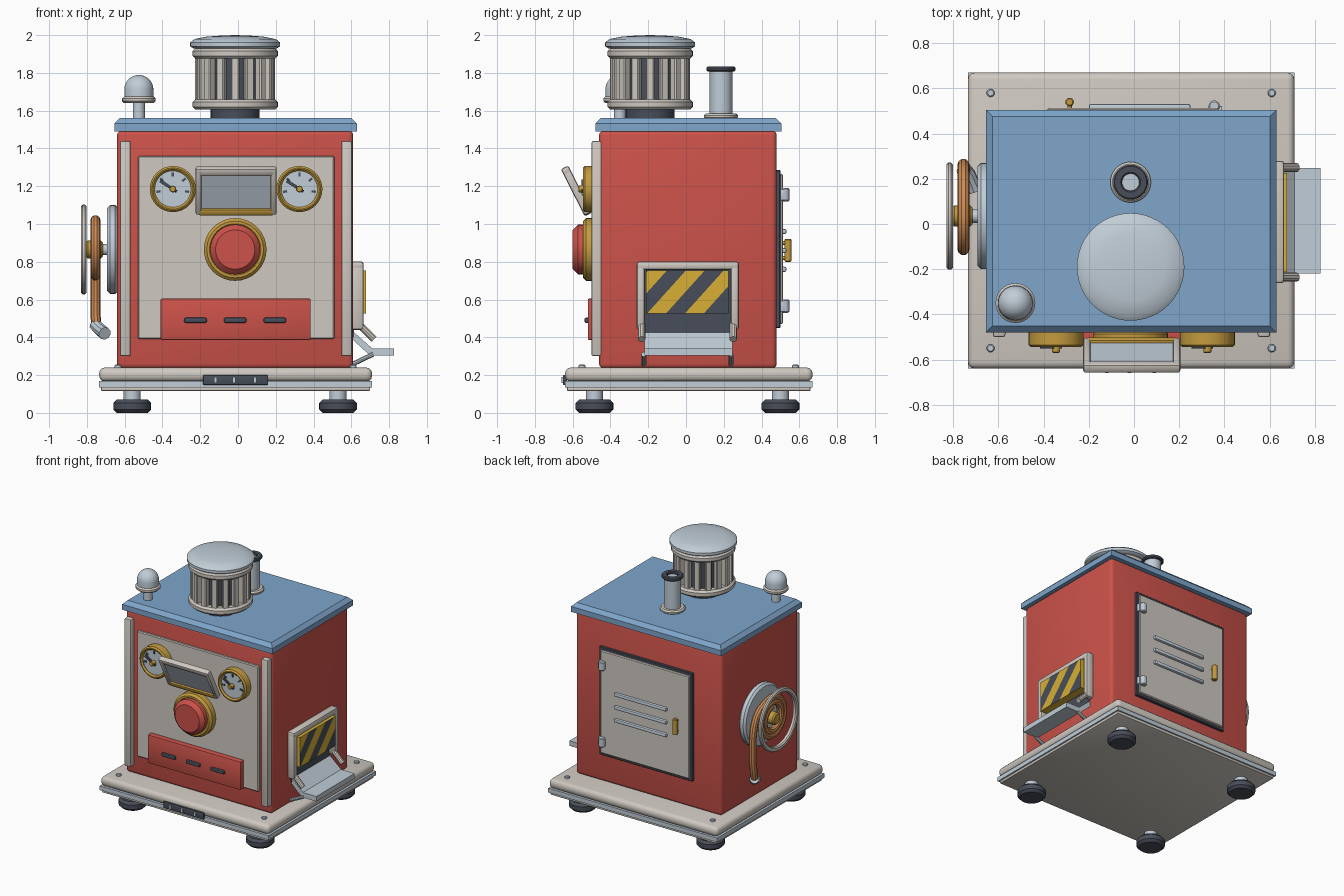
import bpy, bmesh
from math import pi, sin, cos, radians
from mathutils import Matrix, Vector

if "Cube" in bpy.data.objects:
    bpy.data.objects.remove(bpy.data.objects["Cube"])


def material(name, rgb):
    m = bpy.data.materials.new(name)
    m.use_nodes = True
    col = (*rgb, 1)
    m.diffuse_color = col
    m.node_tree.nodes["Principled BSDF"].inputs["Base Color"].default_value = col
    return m


RED = material("red paint", (0.60, 0.085, 0.068))
BLUE = material("roof blue", (0.21, 0.38, 0.60))
CREAM = material("cream enamel", (0.62, 0.58, 0.53))
STEEL = material("pale steel", (0.53, 0.61, 0.68))
DARK = material("dark rubber", (0.065, 0.075, 0.10))
GOLD = material("brass", (0.55, 0.33, 0.05))
YELLOW = material("hazard yellow", (0.68, 0.43, 0.035))
ORANGE = material("orange hose", (0.62, 0.26, 0.09))

CX = -0.015  # cabinet centre line
parts = []


def finish(name, bm, mats, matrix=None):
    bmesh.ops.recalc_face_normals(bm, faces=bm.faces)
    me = bpy.data.meshes.new(name)
    bm.to_mesh(me)
    bm.free()
    if matrix:
        me.transform(matrix)
    for m in mats if isinstance(mats, list) else [mats]:
        me.materials.append(m)
    ob = bpy.data.objects.new(name, me)
    bpy.context.collection.objects.link(ob)
    parts.append(ob)
    return ob


def box(name, mat, x, y, z, bevel=0.0, seg=2, top_only=False, matrix=None):
    bm = bmesh.new()
    bmesh.ops.create_cube(bm, size=1)
    for v in bm.verts:
        v.co = [r[0] if c < 0 else r[1] for c, r in zip(v.co, (x, y, z))]
    if bevel:
        top = max(z) - 1e-4
        edges = [e for e in bm.edges if not top_only or all(v.co.z > top for v in e.verts)]
        bmesh.ops.bevel(bm, geom=edges, offset=bevel, segments=seg, profile=0.5, affect='EDGES')
    return finish(name, bm, mat, matrix)


def lathe(name, mat, profile, loc, axis=(0, 0, 1), seg=32):
    """Spin (radius, height) points round an axis that starts at loc."""
    bm = bmesh.new()
    vs = [bm.verts.new((r, 0, h)) for r, h in profile]
    es = [bm.edges.new(p) for p in zip(vs, vs[1:])]
    bmesh.ops.spin(bm, geom=vs + es, cent=(0, 0, 0), axis=(0, 0, 1), angle=2 * pi, steps=seg)
    bmesh.ops.remove_doubles(bm, verts=bm.verts, dist=1e-5)
    turn = Vector(axis).to_track_quat('Z', 'Y').to_matrix().to_4x4()
    return finish(name, bm, mat, Matrix.Translation(loc) @ turn)


def disc(name, mat, r, h, loc, axis=(0, 0, 1), b=0.01, seg=32):
    return lathe(name, mat, [(0, 0), (r - b, 0), (r, b), (r, h - b), (r - b, h), (0, h)], loc, axis, seg)


def ring(name, mat, r0, r1, h, loc, axis=(0, 0, 1), b=0.01):
    return lathe(name, mat, [(r0, 0), (r1 - b, 0), (r1, b), (r1, h - b), (r1 - b, h),
                             (r0 + b, h), (r0, h - b), (r0, 0)], loc, axis)


def tube(name, mat, pts, r):
    cu = bpy.data.curves.new(name, 'CURVE')
    cu.dimensions, cu.bevel_depth, cu.bevel_resolution, cu.use_fill_caps = '3D', r, 3, True
    sp = cu.splines.new('POLY')
    sp.points.add(len(pts) - 1)
    for p, co in zip(sp.points, pts):
        p.co = (*co, 1)
    tmp = bpy.data.objects.new(name + " path", cu)
    bpy.context.collection.objects.link(tmp)
    me = bpy.data.meshes.new_from_object(tmp.evaluated_get(bpy.context.evaluated_depsgraph_get()))
    bpy.data.objects.remove(tmp)
    bm = bmesh.new()
    bm.from_mesh(me)
    return finish(name, bm, mat)


# Base, feet and bolts
box("base_lower", CREAM, (-0.725, 0.70), (-0.63, 0.66), (0.115, 0.14), 0.008)
box("base_strip", STEEL, (-0.735, 0.71), (-0.64, 0.67), (0.135, 0.168))
box("base_top", CREAM, (-0.735, 0.71), (-0.64, 0.67), (0.166, 0.24), 0.03, 3)
for x in (-0.56, 0.53):
    for y in (-0.485, 0.50):
        disc("foot", DARK, 0.1, 0.07, (x, y, 0), b=0.018)
        disc("foot_stem", STEEL, 0.045, 0.07, (x, y, 0.06))
for x in (-0.635, 0.61):
    for y in (-0.55, 0.58):
        disc("base_bolt", STEEL, 0.018, 0.02, (x, y, 0.235), b=0.005, seg=12)
box("base_plaque", DARK, (-0.185, 0.16), (-0.652, -0.63), (0.148, 0.2), 0.005)
for x in (-0.12, -0.02, 0.09):
    box("plaque_pin", STEEL, (x - 0.008, x + 0.008), (-0.66, -0.64), (0.158, 0.19))

# Cabinet and roof
box("cabinet", RED, (-0.64, 0.61), (-0.46, 0.48), (0.235, 1.495), 0.025, 3)
box("roof", BLUE, (-0.655, 0.63), (-0.48, 0.505), (1.49, 1.56), 0.028, 1, True)

# Front panel, corner trims and drawer
box("front_panel", CREAM, (-0.53, 0.51), (-0.48, -0.45), (0.39, 1.36), 0.006, 1)
for x in (-0.597, 0.575):
    box("corner_trim", CREAM, (x - 0.028, x + 0.028), (-0.5, -0.44), (0.3, 1.44), 0.01)
box("drawer", RED, (-0.41, 0.385), (-0.52, -0.46), (0.385, 0.605), 0.008)
for i in (-1, 0, 1):
    x = CX + i * 0.21
    box("drawer_slot", DARK, (x - 0.06, x + 0.06), (-0.538, -0.51), (0.476, 0.504), 0.01)

# Gauges
FRONT = (0, -1, 0)
for gx in (-0.345, 0.325):
    gz = 1.185
    ring("gauge_rim", GOLD, 0.096, 0.122, 0.075, (gx, -0.47, gz), FRONT)
    disc("gauge_face", STEEL, 0.1, 0.06, (gx, -0.47, gz), FRONT, b=0.002)
    for k in range(5):
        spin = Matrix.Translation((gx, -0.533, gz)) @ Matrix.Rotation(radians(-100 + k * 50), 4, 'Y')
        box("gauge_tick", DARK, (-0.006, 0.006), (-0.004, 0.004), (0.066, 0.088), matrix=spin)
    spin = Matrix.Translation((gx, -0.547, gz)) @ Matrix.Rotation(radians(-57), 4, 'Y')
    box("gauge_needle", DARK, (-0.008, 0.008), (-0.005, 0.005), (-0.025, 0.08), matrix=spin)
    disc("gauge_hub", GOLD, 0.018, 0.04, (gx, -0.53, gz), FRONT, b=0.004, seg=16)

# Tilted flap between the gauges
tilt = Matrix.Translation((-0.01, -0.58, 1.175)) @ Matrix.Rotation(radians(27), 4, 'X')
box("flap_glass", STEEL, (-0.19, 0.19), (-0.008, 0.008), (-0.12, 0.12), matrix=tilt)
box("flap_top_bar", CREAM, (-0.215, 0.215), (-0.022, 0.022), (0.095, 0.14), 0.012, matrix=tilt)
box("flap_hinge_bar", GOLD, (-0.2, 0.2), (-0.022, 0.022), (-0.14, -0.1), 0.012, matrix=tilt)
for s in (-1, 1):
    box("flap_side_bar", CREAM, sorted((s * 0.182, s * 0.215)), (-0.022, 0.022), (-0.135, 0.14), 0.012, matrix=tilt)

# Push button
ring("button_collar", GOLD, 0.12, 0.166, 0.075, (CX, -0.47, 0.865), FRONT, b=0.016)
disc("button", RED, 0.132, 0.12, (CX, -0.48, 0.865), FRONT, b=0.028)

# Roof lantern
lx, ly = CX, -0.19
disc("lantern_foot", DARK, 0.13, 0.07, (lx, ly, 1.55))
for z in (1.605, 1.875):
    disc("lantern_ring", CREAM, 0.226, 0.055, (lx, ly, z), b=0.015, seg=48)
disc("lantern_core", DARK, 0.175, 0.25, (lx, ly, 1.64))
for k in range(16):
    spin = Matrix.Translation((lx, ly, 0)) @ Matrix.Rotation(2 * pi * k / 16, 4, 'Z')
    box("lantern_slat", CREAM, (-0.022, 0.022), (-0.212, -0.165), (1.64, 1.9), 0.006, 1, matrix=spin)
lathe("lantern_cap", STEEL, [(0, 0), (0.22, 0), (0.238, 0.012), (0.238, 0.032), (0.215, 0.05),
                             (0.15, 0.063), (0.07, 0.069), (0, 0.071)], (lx, ly, 1.929), seg=48)

# Beacon
bx, by = -0.525, -0.35
disc("beacon_stem", STEEL, 0.032, 0.1, (bx, by, 1.55), b=0.004)
disc("beacon_collar", CREAM, 0.088, 0.035, (bx, by, 1.64))
dome = [(0.077, 0)] + [(0.077 * cos(a * pi / 16), 0.04 + 0.077 * sin(a * pi / 16)) for a in range(9)]
lathe("beacon_dome", STEEL, dome, (bx, by, 1.672))

# Exhaust pipe
py = 0.185
disc("exhaust_flange", CREAM, 0.09, 0.03, (CX, py, 1.555))
disc("exhaust_pipe", STEEL, 0.06, 0.25, (CX, py, 1.565), b=0.004)
ring("exhaust_lip", DARK, 0.038, 0.077, 0.025, (CX, py, 1.808), b=0.006)

# Hose reel on the right side
LEFTWARD = (-1, 0, 0)
ry, rz, hx = 0.035, 0.865, -0.755
disc("reel_back_disc", STEEL, 0.235, 0.058, (-0.635, ry, rz), LEFTWARD, b=0.015, seg=48)
ring("reel_front_ring", CREAM, 0.2, 0.237, 0.028, (-0.802, ry, rz), LEFTWARD, b=0.008)
disc("reel_axle", STEEL, 0.03, 0.1, (-0.66, ry, rz), LEFTWARD, b=0.004)
disc("reel_hub", GOLD, 0.047, 0.09, (-0.715, ry, rz), LEFTWARD)
hose = []
for k in range(65):
    a, r = pi / 2 + 2 * pi * 2 * (1 - k / 64), 0.085 + 0.07 * k / 64
    hose.append((hx, ry + r * cos(a), rz + r * sin(a)))
hose += [(hx, y, z) for y, z in ((0.10, 1.005), (0.17, 0.98), (0.22, 0.935), (0.25, 0.87),
                                 (0.262, 0.78), (0.262, 0.6), (0.25, 0.52))]
hose.append((-0.75, 0.235, 0.47))
tube("hose", ORANGE, hose, 0.027)
tube("hose_nozzle", STEEL, [(-0.757, 0.245, 0.47), (-0.735, 0.22, 0.445), (-0.705, 0.15, 0.42)], 0.034)

# Chute on the left side
box("chute_opening", DARK, (0.6, 0.615), (-0.225, 0.24), (0.4, 0.77))
box("chute_top_bar", CREAM, (0.6, 0.665), (-0.262, 0.28), (0.757, 0.802), 0.014)
for y in (-0.24, 0.258):
    box("chute_side_bar", CREAM, (0.6, 0.665), (y - 0.022, y + 0.022), (0.44, 0.79), 0.014)
for y in (-0.235, 0.25):
    tube("chute_arm", CREAM, [(0.64, y, 0.47), (0.72, y, 0.39)], 0.02)
    tube("tray_strut", STEEL, [(0.6, y * 0.95, 0.255), (0.715, y * 0.95, 0.31)], 0.013)
bm = bmesh.new()
outline = [(0.61, 0.43), (0.71, 0.342), (0.825, 0.342), (0.825, 0.303), (0.7, 0.303), (0.61, 0.385)]
face = bm.faces.new([bm.verts.new((x, -0.22, z)) for x, z in outline])
sweep = bmesh.ops.extrude_face_region(bm, geom=[face])["geom"]
bmesh.ops.translate(bm, vec=(0, 0.467, 0), verts=[g for g in sweep if isinstance(g, bmesh.types.BMVert)])
finish("chute_tray", bm, STEEL)

# Hazard shutter, sliced on diagonals and coloured by band
shutter = box("hazard_shutter", [YELLOW, DARK], (0.6, 0.678), (-0.212, 0.226), (0.525, 0.755))
bm = bmesh.new()
bm.from_mesh(shutter.data)
for k in range(-4, 5):
    geom = bm.verts[:] + bm.edges[:] + bm.faces[:]
    bmesh.ops.bisect_plane(bm, geom=geom, plane_co=(0, -0.1 + 0.1 * k, 0.755), plane_no=(0, 1, -0.9))
for f in bm.faces:
    c = f.calc_center_median()
    band = (c.y - 0.9 * (c.z - 0.755) + 0.1) // 0.1
    f.material_index = int(band % 2 == 0 and f.normal.x > 0.5)
bm.to_mesh(shutter.data)
bm.free()

# Back door
box("door_frame", DARK, (-0.405, 0.395), (0.47, 0.5), (0.45, 1.285), 0.004, 1)
box("door", CREAM, (-0.385, 0.375), (0.48, 0.513), (0.47, 1.265), 0.006, 1)
for z in (0.76, 0.86, 0.96):
    box("door_louvre", STEEL, (-0.2, 0.25), (0.5, 0.532), (z - 0.014, z + 0.014), 0.01)
for z in (0.565, 1.155):
    box("door_hinge_plate", STEEL, (0.33, 0.39), (0.49, 0.522), (z - 0.03, z + 0.03), 0.005)
    disc("door_hinge", STEEL, 0.025, 0.07, (0.355, 0.522, z - 0.035), b=0.006, seg=16)
disc("door_handle", GOLD, 0.019, 0.12, (-0.285, 0.54, 0.8), b=0.005, seg=16)
for z in (0.82, 0.9):
    disc("handle_post", GOLD, 0.01, 0.04, (-0.285, 0.505, z), (0, 1, 0), b=0.002, seg=12)

# Smooth the round parts, keep hard edges
for ob in bpy.context.selected_objects:
    ob.select_set(False)
for ob in parts:
    ob.select_set(True)
bpy.context.view_layer.objects.active = parts[0]
bpy.ops.object.shade_smooth_by_angle(angle=radians(35))
